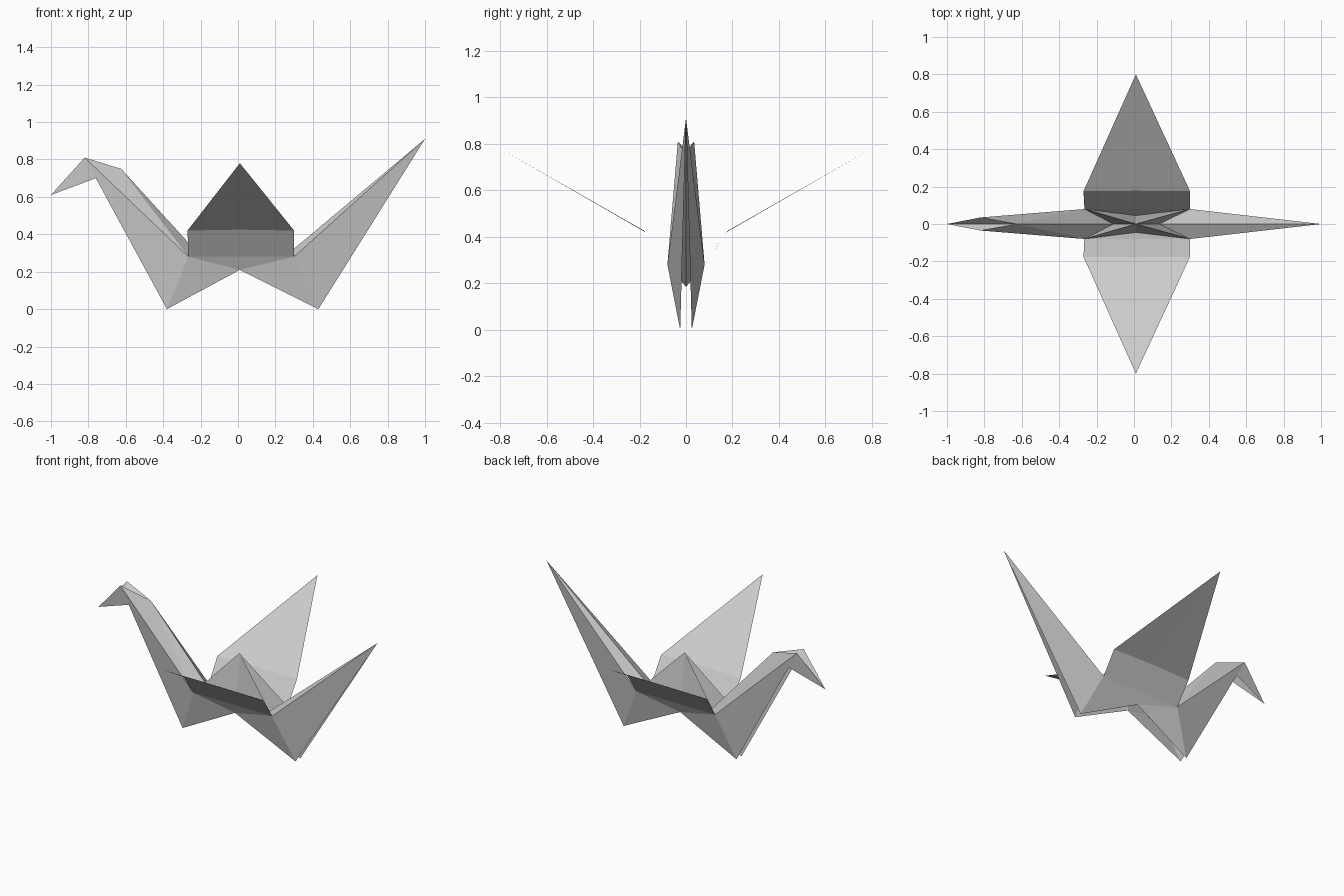
import bpy

if "Cube" in bpy.data.objects:
    bpy.data.objects.remove(bpy.data.objects["Cube"])

# Shared fold points on one half of the paper (y >= 0), mirrored afterwards
P = dict(
    peak=(0.01, 0, 0.58),
    belly=(0.01, 0.045, 0.21),
    neck_valley=(-0.11, 0, 0.185),
    tail_valley=(0.135, 0, 0.185),
    root_l=(-0.265, 0.08, 0.28),
    root_r=(0.30, 0.08, 0.28),
    foot_l=(-0.38, 0.025, 0),
    foot_r=(0.43, 0.025, 0),
    tail_tip=(1.0, 0, 0.91),
    nape=(-0.625, 0, 0.75),
    crown=(-0.82, 0.035, 0.81),
    crown_mid=(-0.81, 0, 0.77),
    chin=(-0.76, 0.033, 0.70),
    beak=(-1.0, 0, 0.61),
    wing_l=(-0.27, 0.175, 0.42),
    wing_r=(0.30, 0.175, 0.42),
    wing_mid=(0.01, 0.178, 0.425),
    wing_tip=(0.01, 0.80, 0.78),
)


def folded_sheet(name, *faces):
    """Paper part made of flat facets between fold points, mirrored over y."""
    keys = list(dict.fromkeys(k for f in faces for k in f.split()))
    mesh = bpy.data.meshes.new(name)
    mesh.from_pydata([P[k] for k in keys], [],
                     [[keys.index(k) for k in f.split()] for f in faces])
    ob = bpy.data.objects.new(name, mesh)
    bpy.context.collection.objects.link(ob)
    mirror = ob.modifiers.new("Mirror", "MIRROR")
    mirror.use_axis = (False, True, False)
    mirror.use_clip = True
    return ob


# Pyramid hump in the middle of the back
folded_sheet("body_hump",
             "peak root_l neck_valley", "peak tail_valley root_r",
             "peak belly root_l", "peak root_r belly")

# Lower body flaps running down to the feet
folded_sheet("body_sides", "foot_l belly root_l", "belly foot_r root_r")

# Neck: outer side and folded back
folded_sheet("neck", "crown foot_l root_l", "crown root_l nape",
             "nape root_l neck_valley")

# Head with the beak folded down
folded_sheet("head", "beak chin crown", "beak crown crown_mid",
             "crown nape crown_mid")

# Tail: outer side and folded top
folded_sheet("tail", "foot_r tail_tip root_r", "tail_tip tail_valley root_r")

# Wings: root gusset, inner panel and pointed outer panel
folded_sheet("wings", "root_l belly root_r",
             "root_l root_r wing_r wing_mid wing_l",
             "wing_l wing_mid wing_tip", "wing_mid wing_r wing_tip")
